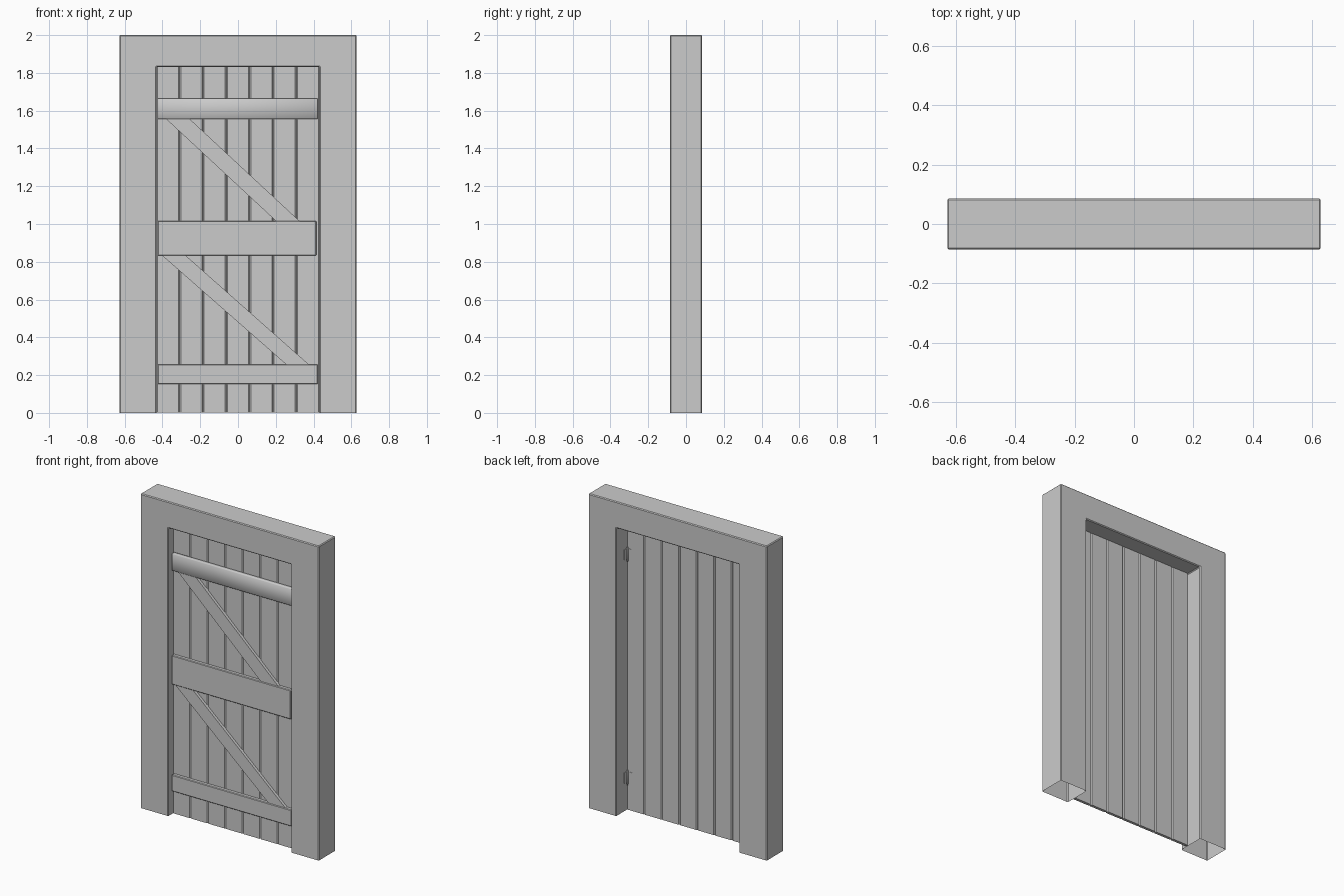
import bpy, bmesh, math

if "Cube" in bpy.data.objects:
    bpy.data.objects.remove(bpy.data.objects["Cube"])


def finish(name, bm, angle=30):
    bmesh.ops.recalc_face_normals(bm, faces=bm.faces[:])
    me = bpy.data.meshes.new(name)
    bm.to_mesh(me)
    bm.free()
    ob = bpy.data.objects.new(name, me)
    bpy.context.collection.objects.link(ob)
    bpy.ops.object.select_all(action='DESELECT')
    ob.select_set(True)
    bpy.context.view_layer.objects.active = ob
    bpy.ops.object.shade_smooth_by_angle(angle=math.radians(angle))
    return ob


def slab(name, pts, y0, y1, bevel=0.0, open_bottom=False, angle=30):
    """Extrude an outline drawn in x/z from y0 to y1, then chamfer its edges."""
    bm = bmesh.new()
    face = bm.faces.new([bm.verts.new((x, y0, z)) for x, z in pts])
    ext = bmesh.ops.extrude_face_region(bm, geom=[face], use_keep_orig=True)
    for v in ext['geom']:
        if isinstance(v, bmesh.types.BMVert):
            v.co.y = y1
    bmesh.ops.recalc_face_normals(bm, faces=bm.faces[:])
    if open_bottom:
        low = [f for f in bm.faces if all(v.co.z < 1e-5 for v in f.verts)]
        bmesh.ops.delete(bm, geom=low, context='FACES')
    if bevel:
        edges = [e for e in bm.edges if len(e.link_faces) == 2]
        bmesh.ops.bevel(bm, geom=edges, offset=bevel, segments=1,
                        profile=0.5, affect='EDGES')
    return finish(name, bm, angle)


def rect(x0, x1, z0, z1):
    return [(x0, z0), (x1, z0), (x1, z1), (x0, z1)]


# Surrounding frame: an arch of two posts and a lintel, open underneath
W, IN, TOP, D = 0.628, 0.432, 1.832, 0.085
slab("frame", [(-W, 0), (-IN, 0), (-IN, TOP), (IN, TOP), (IN, 0), (W, 0),
               (W, 2), (-W, 2)], -D, D, 0.005, open_bottom=True)

# Vertical planks with V-grooves between them on both faces
FRONT, BACK, C = -0.040, -0.022, 0.006
n, half = 7, 0.432
pitch = 2 * half / n
for i in range(n):
    a = -half + i * pitch
    b = a + pitch
    outline = [(a + C, FRONT), (b - C, FRONT), (b, FRONT + C), (b, BACK - C),
               (b - C, BACK), (a + C, BACK), (a, BACK - C), (a, FRONT + C)]
    bm = bmesh.new()
    lo = [bm.verts.new((x, y, 0.002)) for x, y in outline]
    hi = [bm.verts.new((x, y, TOP)) for x, y in outline]
    bm.faces.new(lo)
    bm.faces.new(hi)
    for k in range(8):
        j = (k + 1) % 8
        bm.faces.new((lo[k], lo[j], hi[j], hi[k]))
    finish(f"plank_{i + 1}", bm)

# Horizontal rails
RAIL = -0.062
slab("top_rail", rect(-0.425, 0.422, 1.555, 1.665), RAIL, FRONT + 0.004, 0.004, angle=60)
slab("middle_rail", rect(-0.425, 0.415, 0.832, 1.017), RAIL, FRONT + 0.004, 0.004)
slab("bottom_rail", rect(-0.425, 0.422, 0.152, 0.257), RAIL, FRONT + 0.004, 0.004)

# Diagonal braces between the rails
slab("upper_brace", [(-0.385, 1.56), (-0.26, 1.56), (0.33, 1.012), (0.205, 1.012)],
     RAIL + 0.004, FRONT + 0.004)
slab("lower_brace", [(-0.405, 0.836), (-0.28, 0.836), (0.38, 0.252), (0.26, 0.252)],
     RAIL + 0.004, FRONT + 0.004)

# Hinges on the back: pin barrel with pointed tips, and two thin leaves
for label, z in (("lower", 0.21), ("upper", 1.63)):
    bm = bmesh.new()
    rings = [(0.002, -0.05), (0.007, -0.035), (0.007, 0.035), (0.002, 0.05)]
    prev = None
    for r, dz in rings:
        ring = [bm.verts.new((0.423 + r * math.cos(t * math.pi / 5),
                              BACK + 0.006 + r * math.sin(t * math.pi / 5), z + dz))
                for t in range(10)]
        if prev:
            for k in range(10):
                j = (k + 1) % 10
                bm.faces.new((prev[k], prev[j], ring[j], ring[k]))
        else:
            bm.faces.new(ring)
        prev = ring
    bm.faces.new(prev)
    finish(f"{label}_hinge_barrel", bm)
    slab(f"{label}_hinge_door_leaf", rect(0.395, 0.423, z - 0.03, z + 0.035),
         BACK - 0.001, BACK + 0.002)
    slab(f"{label}_hinge_frame_leaf", rect(0.428, 0.433, z - 0.03, z + 0.035),
         BACK, BACK + 0.03)
